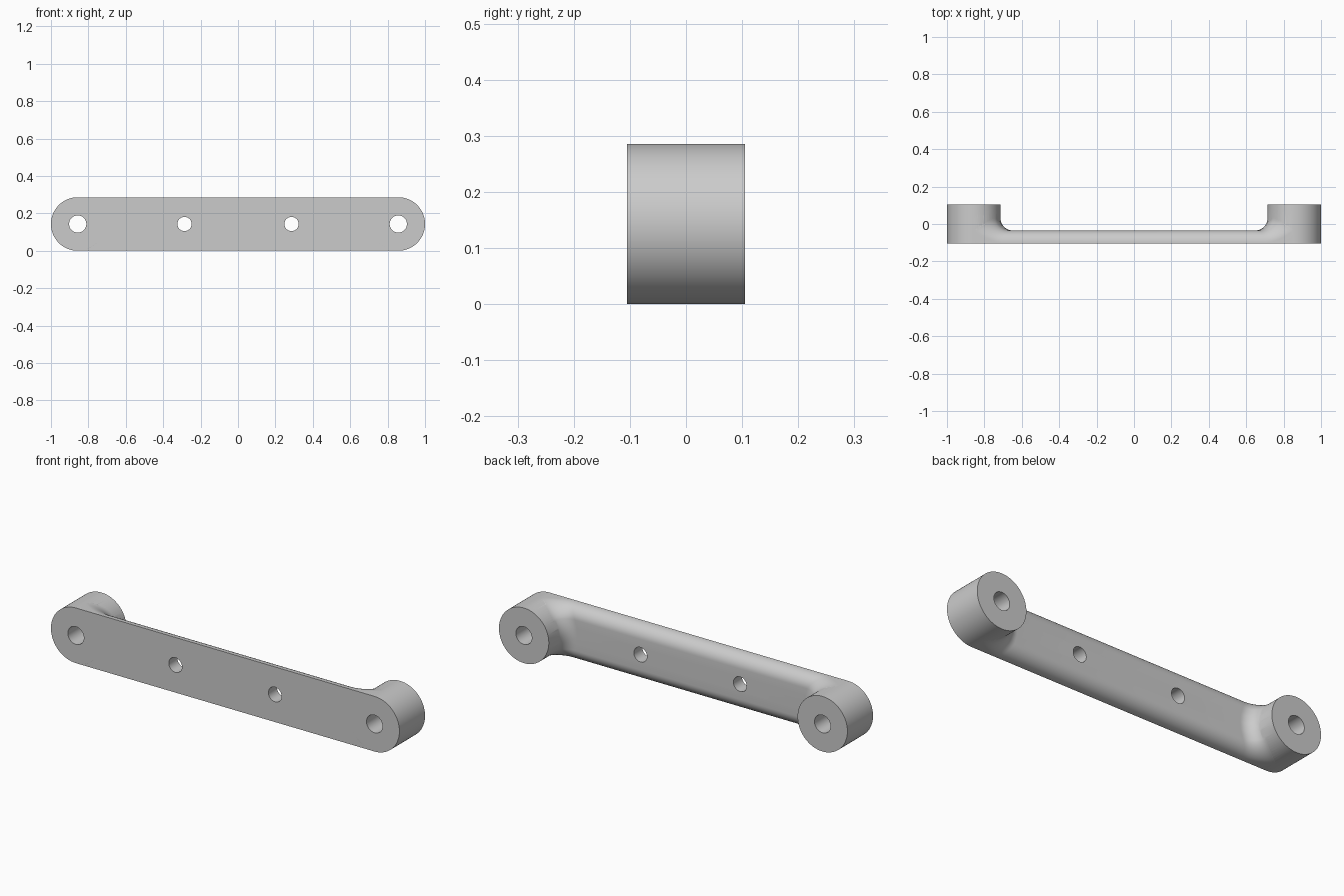
import bpy, bmesh, math
from mathutils import Matrix

if "Cube" in bpy.data.objects:
    bpy.data.objects.remove(bpy.data.objects["Cube"])

FRONT, BACK, WEB = -0.105, 0.105, -0.035   # depth of front, boss tops and bar back
R, CX = 0.143, 0.857                       # boss radius and centre (also half height)
FILLET, ROUND = 0.067, 0.064               # boss fillet and bar edge rounding

grey = bpy.data.materials.new("light_grey")
grey.use_nodes = True
grey.diffuse_color = (0.6, 0.6, 0.6, 1)
grey.node_tree.nodes["Principled BSDF"].inputs["Base Color"].default_value = (0.6, 0.6, 0.6, 1)


def finish(name, bm):
    bmesh.ops.recalc_face_normals(bm, faces=bm.faces)
    mesh = bpy.data.meshes.new(name)
    bm.to_mesh(mesh)
    bm.free()
    mesh.materials.append(grey)
    ob = bpy.data.objects.new(name, mesh)
    bpy.context.collection.objects.link(ob)
    return ob


def cylinder(name, x, radius, y0, y1, segments):
    bm = bmesh.new()
    place = Matrix.Translation((x, (y0 + y1) / 2, R)) @ Matrix.Rotation(math.pi / 2, 4, 'X')
    bmesh.ops.create_cone(bm, cap_ends=True, segments=segments, radius1=radius,
                          radius2=radius, depth=y1 - y0, matrix=place)
    return finish(name, bm)


def arc_drop(t, radius):
    """Drop of a quarter round at distance t from its edge."""
    t = min(max(t, 0), radius)
    return radius - math.sqrt(radius ** 2 - (radius - t) ** 2)


def make_bar():
    # Rows run across the height, denser on the rounded edges
    N = 12
    edge = [ROUND * (1 - math.cos(math.pi / 2 * i / N)) for i in range(N + 1)]
    rows = [R - e for e in edge] + [0.04, 0]
    rows += [-z for z in reversed(rows[:-1])]
    # Columns follow circles around the boss so the fillet stays clean
    dists = [R - 0.004] + [R + FILLET * (1 - math.cos(math.pi / 2 * i / N)) for i in range(N + 1)]
    cols = [(-1, d) for d in dists] + [(1, d) for d in reversed(dists)]
    bm = bmesh.new()
    back, front = [], []
    for side, d in cols:
        lift = arc_drop(d - R, FILLET)
        b, f = [], []
        for z in rows:
            x = side * (CX - math.sqrt(max(d * d - z * z, 0)))
            y = WEB + lift - arc_drop(R - abs(z), ROUND)
            b.append(bm.verts.new((x, y, z + R)))
            f.append(bm.verts.new((x, FRONT, z + R)))
        back.append(b)
        front.append(f)
    nc, nr = len(cols), len(rows)
    for grid in (back, front):
        for i in range(nc - 1):
            for j in range(nr - 1):
                bm.faces.new((grid[i][j], grid[i + 1][j], grid[i + 1][j + 1], grid[i][j + 1]))
    for j in (0, nr - 1):
        for i in range(nc - 1):
            bm.faces.new((back[i][j], back[i + 1][j], front[i + 1][j], front[i][j]))
    for i in (0, nc - 1):
        for j in range(nr - 1):
            bm.faces.new((back[i][j], back[i][j + 1], front[i][j + 1], front[i][j]))
    bmesh.ops.remove_doubles(bm, verts=bm.verts, dist=1e-5)
    return finish("handle_bar", bm)


def combine(target, tool, operation):
    mod = target.modifiers.new("combine", 'BOOLEAN')
    mod.operation, mod.solver, mod.object = operation, 'EXACT', tool
    bpy.context.view_layer.objects.active = target
    bpy.ops.object.modifier_apply(modifier=mod.name)
    bpy.data.objects.remove(tool)


# Bar with an end boss on each side, then the through holes
bar = make_bar()
for s in (-1, 1):
    combine(bar, cylinder("end_boss", s * CX, R, FRONT, BACK, 96), 'UNION')
for s in (-1, 1):
    combine(bar, cylinder("end_hole", s * CX, 0.046, -0.2, 0.2, 48), 'DIFFERENCE')
    combine(bar, cylinder("inner_hole", s * 0.286, 0.038, -0.2, 0.2, 48), 'DIFFERENCE')

bpy.ops.object.select_all(action='DESELECT')
bar.select_set(True)
bpy.context.view_layer.objects.active = bar
bpy.ops.object.shade_smooth_by_angle(angle=math.radians(35))
